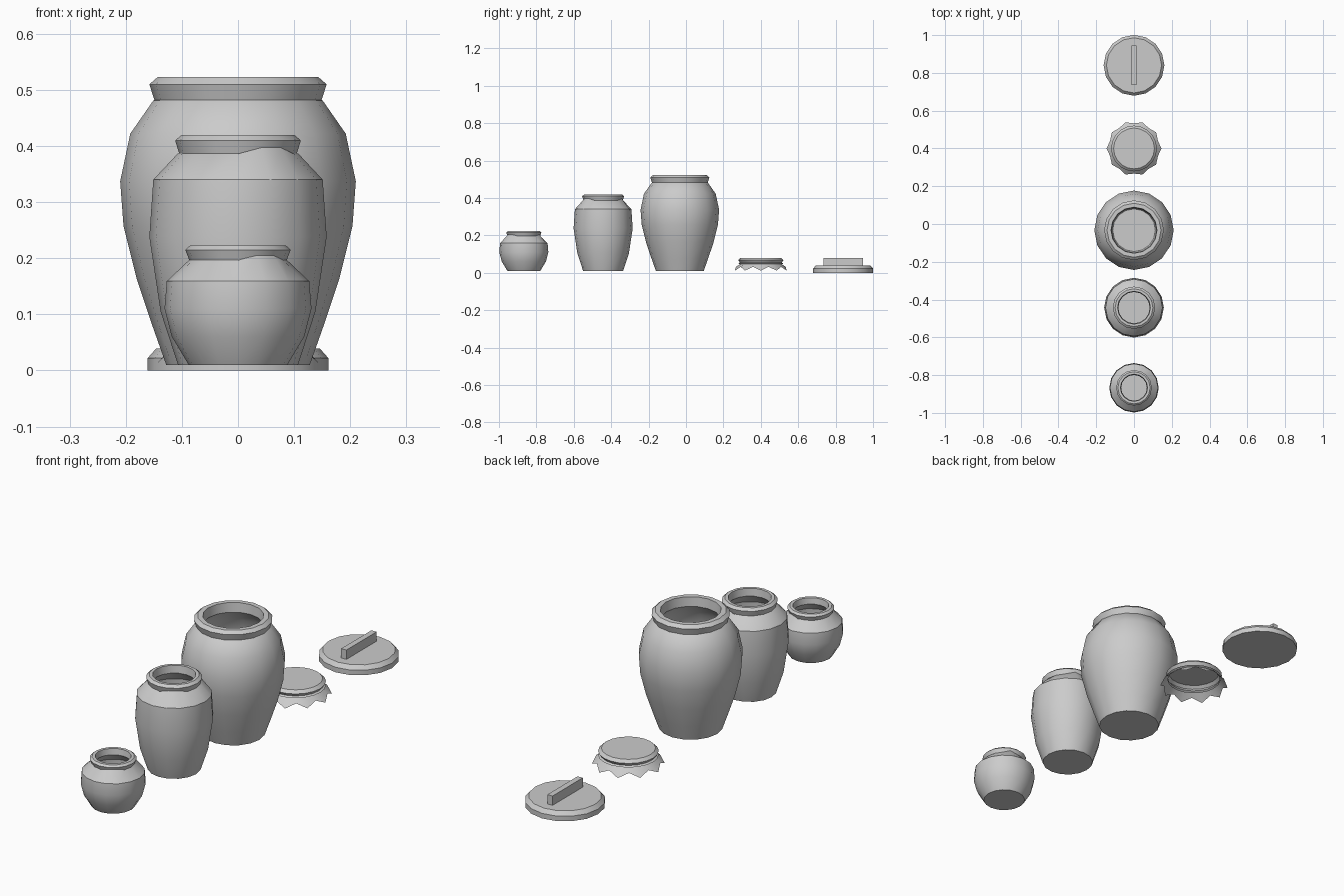
import bpy
import bmesh
from math import cos, sin, pi, radians

cube = bpy.data.objects.get("Cube")
if cube:
    bpy.data.objects.remove(cube, do_unlink=True)

clay = bpy.data.materials.new("grey_clay")
clay.use_nodes = True
GREY = (0.6, 0.6, 0.6, 1)
clay.diffuse_color = GREY
clay.node_tree.nodes["Principled BSDF"].inputs["Base Color"].default_value = GREY


def finish(bm, name, y, angle=30):
    """Turn a bmesh into a placed, shaded object."""
    bmesh.ops.recalc_face_normals(bm, faces=bm.faces)
    mesh = bpy.data.meshes.new(name)
    bm.to_mesh(mesh)
    bm.free()
    mesh.materials.append(clay)
    ob = bpy.data.objects.new(name, mesh)
    bpy.context.collection.objects.link(ob)
    ob.location.y = y
    bpy.ops.object.select_all(action="DESELECT")
    ob.select_set(True)
    bpy.context.view_layer.objects.active = ob
    bpy.ops.object.shade_smooth_by_angle(angle=radians(angle))
    return ob


def lathe(name, y, profile, sides=16, shape=None, angle=30, caps=True):
    """Spin (radius, height) points; shape may adjust each ring vertex."""
    bm = bmesh.new()
    rings = []
    for level, (r, z) in enumerate(profile):
        ring = []
        for i in range(sides):
            a = 2 * pi * i / sides
            rr, zz = shape(level, i, r, z) if shape else (r, z)
            ring.append(bm.verts.new((rr * cos(a), rr * sin(a), zz)))
        rings.append(ring)
    for lower, upper in zip(rings, rings[1:]):
        for i in range(sides):
            j = (i + 1) % sides
            bm.faces.new((lower[i], lower[j], upper[j], upper[i]))
    if caps:
        bm.faces.new(rings[0])
        bm.faces.new(rings[-1])
    return finish(bm, name, y, angle)


def jar(name, y, body, rim, mouth, uneven):
    """Hollow jar: outer wall, flared rim, then the inner wall to the floor."""
    neck = len(body) - 1
    inner = [(mouth, rim[-1][1]), (mouth - 0.004, rim[0][1])]
    inner += [(r - 0.02, z) for r, z in reversed(body[1:-1])]
    inner.append((body[0][0] - 0.015, body[0][1] + 0.02))

    # The shoulder rides up under the rim on one side
    def shape(level, i, r, z):
        lift = 0.011 if uneven and level == neck and i in (3, 13, 14) else 0
        return r, z + lift

    return lathe(name, y, body + rim + inner, shape=shape, angle=32)


jar("large_jar", -0.033,
    [(0.128, 0.01), (0.152, 0.078), (0.181, 0.165), (0.204, 0.257),
     (0.21, 0.337), (0.192, 0.422), (0.151, 0.481)],
    [(0.149, 0.482), (0.158, 0.51), (0.143, 0.523)], 0.122, False)

jar("medium_jar", -0.443,
    [(0.107, 0.01), (0.138, 0.105), (0.158, 0.238), (0.151, 0.34), (0.108, 0.386)],
    [(0.105, 0.387), (0.112, 0.41), (0.1, 0.42)], 0.087, True)

jar("small_jar", -0.867,
    [(0.088, 0.01), (0.118, 0.06), (0.131, 0.11), (0.127, 0.159), (0.088, 0.196)],
    [(0.087, 0.197), (0.094, 0.215), (0.085, 0.223)], 0.072, True)


# Cloth cover: tied cap with a scalloped skirt, open underneath
def scallop(level, i, r, z):
    if level in (0, 8) and i % 2:
        return r - 0.012, z + 0.02
    return r, z


lathe("cloth_cover", 0.4,
      [(0.145, 0.012), (0.112, 0.046), (0.121, 0.05), (0.112, 0.055),
       (0.121, 0.068), (0.108, 0.08), (0.105, 0.074), (0.105, 0.046)][:6],
      sides=20, shape=scallop, caps=False)
lathe("cloth_top", 0.4, [(0.108, 0.079), (0.108, 0.08)], sides=20)

# Flat lid with a bar handle
lathe("flat_lid", 0.84, [(0.161, 0), (0.161, 0.022), (0.146, 0.039)], sides=16)
bm = bmesh.new()
bmesh.ops.create_cube(bm, size=1)
bmesh.ops.scale(bm, vec=(0.025, 0.21, 0.044), verts=bm.verts)
bmesh.ops.translate(bm, vec=(0, 0, 0.058), verts=bm.verts)
finish(bm, "lid_handle", 0.84)
